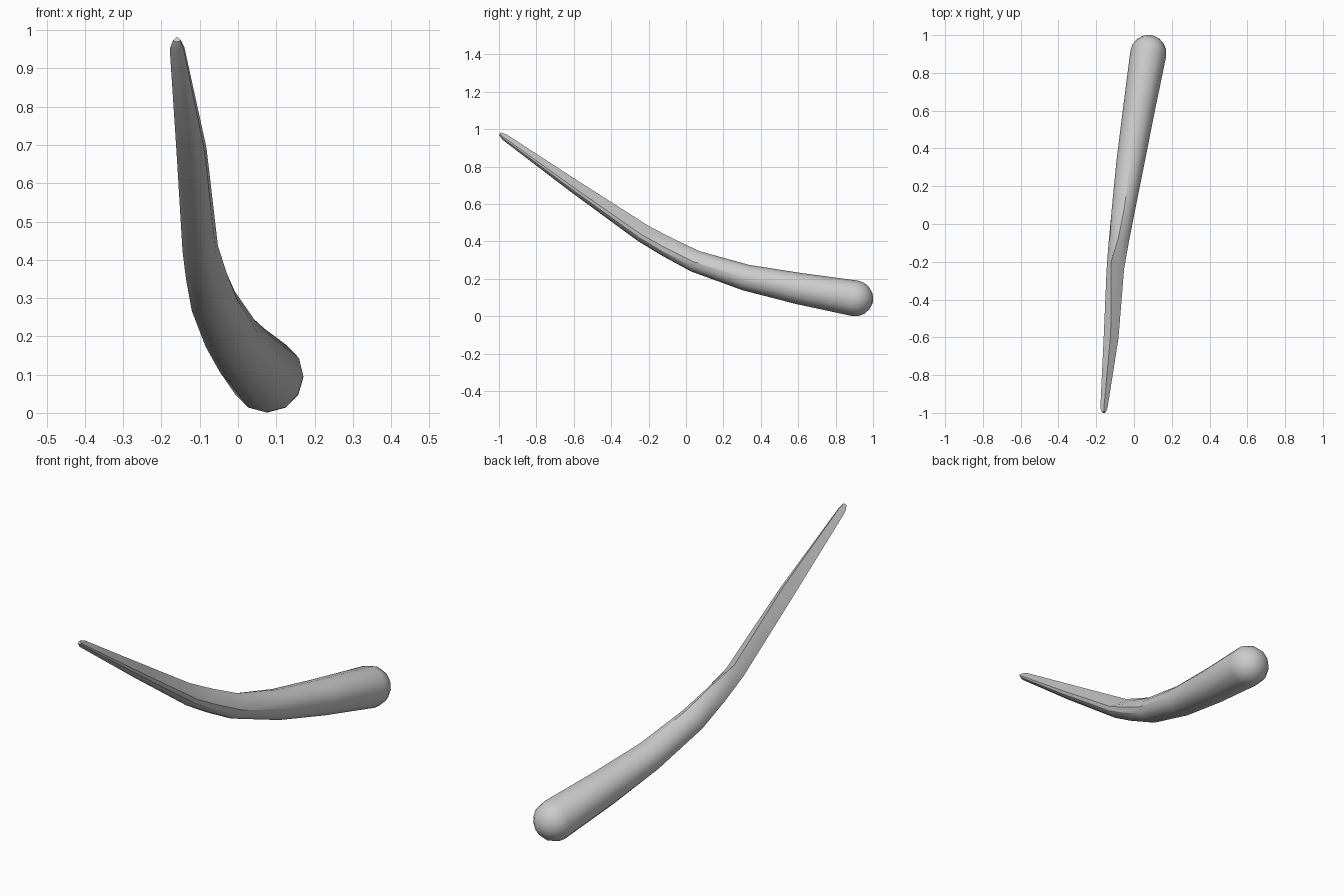
import bpy, bmesh
from math import sin, cos, pi, radians
from mathutils import Vector

if "Cube" in bpy.data.objects:
    bpy.data.objects.remove(bpy.data.objects["Cube"])

N = 12
# Stations along the shaft: x, y, z, half width, half depth, blade blend, ridge offset
STATIONS = [
    (0.076, 0.905, 0.096, 0.096, 0.096, 0.0, 0.0),
    (0.025, 0.60, 0.149, 0.084, 0.084, 0.0, 0.0),
    (-0.020, 0.32, 0.207, 0.074, 0.070, 0.0, 0.0),
    (-0.063, 0.05, 0.294, 0.063, 0.059, 0.25, -0.4),
    (-0.083, -0.10, 0.370, 0.054, 0.054, 0.6, 0.1),
    (-0.098, -0.23, 0.443, 0.046, 0.049, 1.0, 0.55),
    (-0.121, -0.60, 0.697, 0.039, 0.035, 1.0, 0.1),
    (-0.159, -0.97, 0.958, 0.019, 0.018, 1.0, 0.0),
    (-0.160, -0.995, 0.976, 0.010, 0.008, 1.0, 0.0),
]


def blade_outline(r):
    # Ridge on top, flat right face, flat upper left face, rounded belly
    ridge, right, left = Vector((r, 1)), Vector((1, -0.5)), Vector((-1, -0.15))
    pts = [right.lerp(ridge, t) for t in (0.25, 0.5, 0.75, 1)]
    pts += [ridge.lerp(left, t) for t in (0.34, 0.67, 1)]
    pts += [Vector(p) for p in ((-0.9, -0.55), (-0.5, -0.9), (0, -1), (0.6, -0.88))]
    return pts + [right]


def section(w, h, blend, r):
    # Outline starts at the right side, turning towards the top
    out = []
    for i, b in enumerate(blade_outline(r)):
        a = 2 * pi * i / N
        p = Vector((cos(a), sin(a))).lerp(b, blend)
        out.append((p.x * w, p.y * h))
    return out


bm = bmesh.new()
rings = []


def add_ring(center, tangent, pts):
    side = tangent.cross(Vector((0, 0, 1))).normalized()
    up = side.cross(tangent).normalized()
    rings.append([bm.verts.new(center + side * u + up * v) for u, v in pts])


centers = [Vector(s[:3]) for s in STATIONS]
last = len(centers) - 1
# Rounded butt end
t0 = (centers[1] - centers[0]).normalized()
rad = STATIONS[0][3]
for deg in (80, 60, 40, 20):
    a = radians(deg)
    k = rad * cos(a)
    add_ring(centers[0] - t0 * rad * sin(a), t0, section(k, k, 0, 0))
# Shaft and blade
for i, s in enumerate(STATIONS):
    a, b = centers[max(i - 1, 0)], centers[min(i + 1, last)]
    tan = (centers[i] - a).normalized() + (b - centers[i]).normalized()
    add_ring(centers[i], tan.normalized(), section(*s[3:]))

for a, b in zip(rings, rings[1:]):
    for i in range(N):
        j = (i + 1) % N
        bm.faces.new((a[i], a[j], b[j], b[i]))
bm.faces.new(rings[0])
bm.faces.new(rings[-1])
bmesh.ops.recalc_face_normals(bm, faces=bm.faces)

mesh = bpy.data.meshes.new("curved_shaft")
bm.to_mesh(mesh)
bm.free()
shaft = bpy.data.objects.new("curved_shaft", mesh)
bpy.context.collection.objects.link(shaft)
bpy.context.view_layer.objects.active = shaft
shaft.select_set(True)
bpy.ops.object.shade_smooth_by_angle(angle=radians(32))
